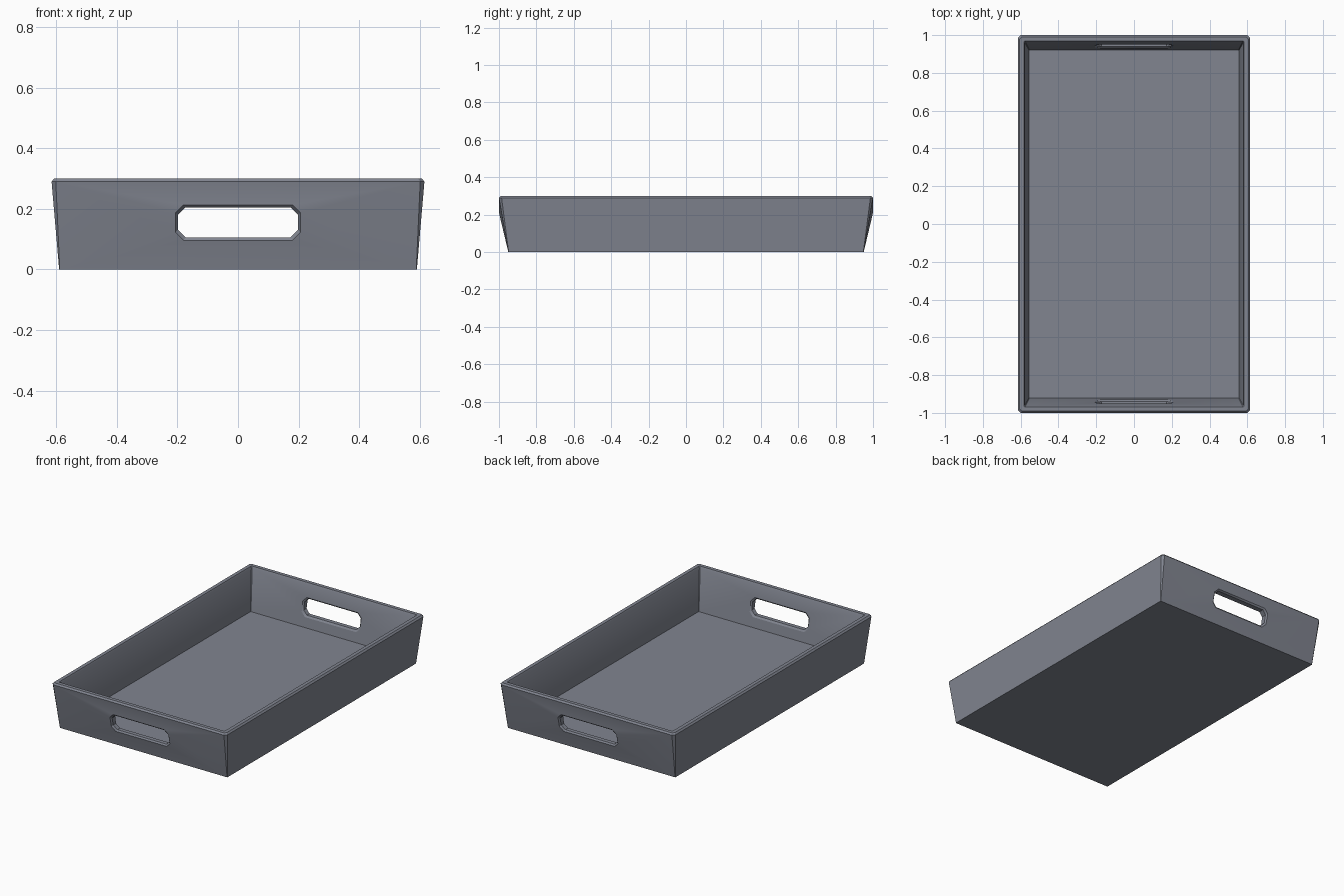
import bpy, bmesh, math

if "Cube" in bpy.data.objects:
    bpy.data.objects.remove(bpy.data.objects["Cube"])

mat = bpy.data.materials.new("slate grey")
mat.diffuse_color = (0.22, 0.235, 0.28, 1)
mat.use_nodes = True
mat.node_tree.nodes["Principled BSDF"].inputs["Base Color"].default_value = mat.diffuse_color

bm = bmesh.new()


def ring(x, y, z, c):
    """Rectangular loop with chamfered corners (sides 0 right, 2 back, 4 left, 6 front)."""
    pts = [(x, -y + c), (x, y - c), (x - c, y), (-x + c, y),
           (-x, y - c), (-x, -y + c), (-x + c, -y), (x - c, -y)]
    return [bm.verts.new((px, py, z)) for px, py in pts]


def bridge(a, b, skip=()):
    n = len(a)
    for i in range(n):
        if i not in skip:
            j = (i + 1) % n
            bm.faces.new((a[i], a[j], b[j], b[i]))


def outer_y(z):
    return 0.95 + 0.05 * min(z / 0.21, 1)


def inner_y(z):
    return 0.92 + 0.043 * (z - 0.035) / 0.255


def octagon(s, w, z0, z1, c, depth):
    """Handle outline lying on the end wall at a given depth function."""
    pts = [(-w + c, z0), (w - c, z0), (w, z0 + c), (w, z1 - c),
           (w - c, z1), (-w + c, z1), (-w, z1 - c), (-w, z0 + c)]
    return [bm.verts.new((x, s * depth(z), z)) for x, z in pts]


def surround(lo, hi, o, n, p):
    """Fill the wall between two rings around a handle outline."""
    bn, bp, tn, tp = lo[n], lo[p], hi[n], hi[p]
    for f in ((bn, bp, o[1], o[0]), (bp, o[2], o[1]), (bp, tp, o[3], o[2]),
              (tp, o[4], o[3]), (tp, tn, o[5], o[4]), (tn, o[6], o[5]),
              (tn, bn, o[7], o[6]), (bn, o[0], o[7])):
        bm.faces.new(f)


# Outer shell, bevelled rim and inner shell
base = ring(0.59, 0.95, 0, 0.002)
rim_out = ring(0.615, 1.0, 0.29, 0.014)
rim_top = ring(0.606, 0.991, 0.30, 0.012)
rim_in = ring(0.583, 0.968, 0.30, 0.005)
lip = ring(0.578, 0.963, 0.29, 0.004)
floor = ring(0.555, 0.92, 0.035, 0.002)
ends = (2, 6)
bm.faces.new(base)
bridge(base, rim_out, ends)
bridge(rim_out, rim_top)
bridge(rim_top, rim_in)
bridge(rim_in, lip)
bridge(lip, floor, ends)
bm.faces.new(floor)

# End walls with bevelled handle slots
for s, n, p in ((1, 3, 2), (-1, 6, 7)):
    o1 = octagon(s, 0.206, 0.096, 0.213, 0.026, outer_y)
    o2 = octagon(s, 0.198, 0.106, 0.205, 0.025, lambda z: outer_y(z) - 0.009)
    o3 = octagon(s, 0.198, 0.106, 0.205, 0.025, lambda z: inner_y(z) + 0.008)
    o4 = octagon(s, 0.206, 0.096, 0.213, 0.026, inner_y)
    surround(base, rim_out, o1, n, p)
    bridge(o1, o2)
    bridge(o2, o3)
    bridge(o3, o4)
    surround(floor, lip, o4, n, p)

bmesh.ops.recalc_face_normals(bm, faces=bm.faces)
mesh = bpy.data.meshes.new("serving_tray")
bm.to_mesh(mesh)
bm.free()
mesh.materials.append(mat)
tray = bpy.data.objects.new("serving_tray", mesh)
bpy.context.collection.objects.link(tray)

# Soft shading across the gently bent end walls
bpy.context.view_layer.objects.active = tray
tray.select_set(True)
bpy.ops.object.shade_smooth_by_angle(angle=math.radians(30))
